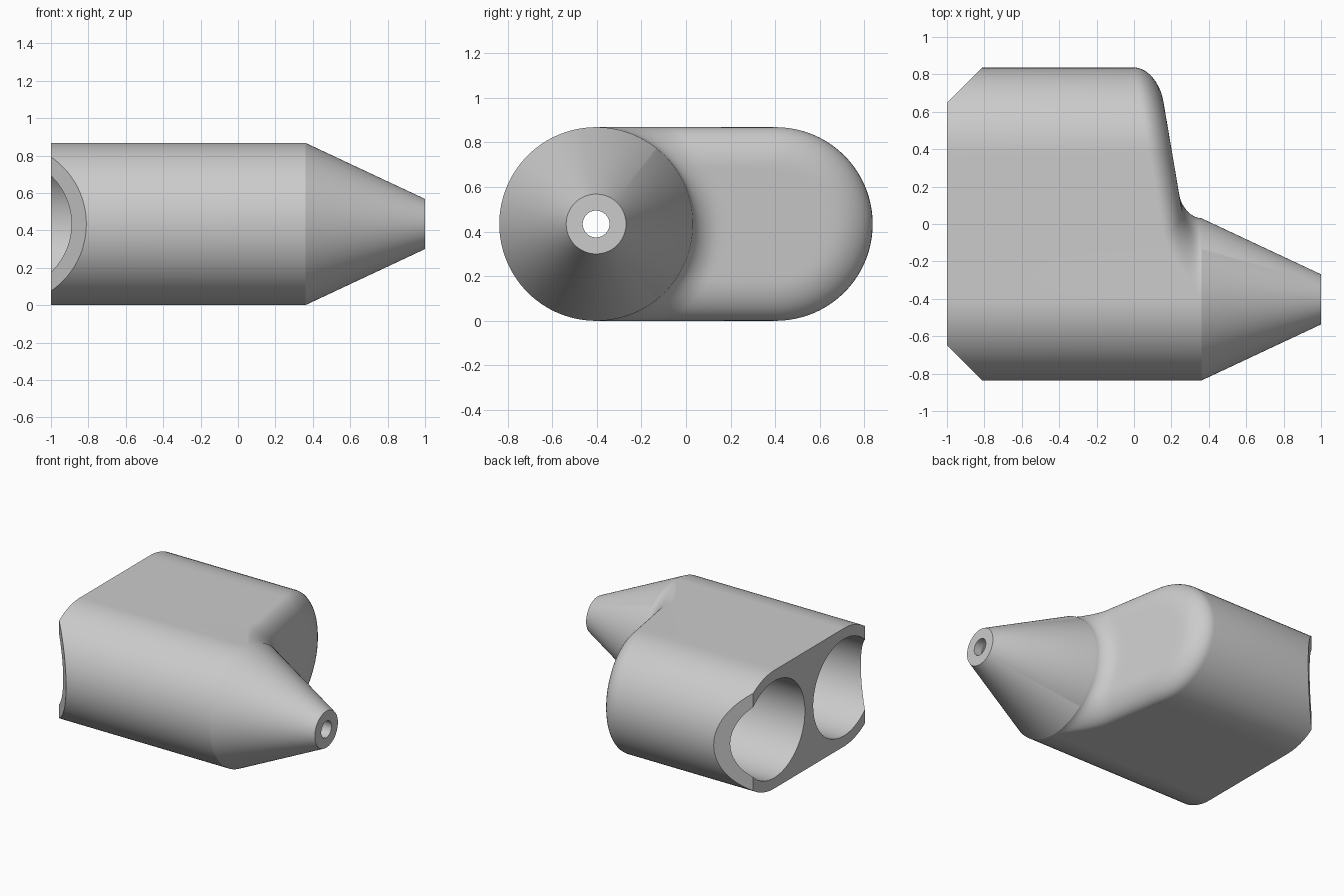
import bpy, bmesh, math
from mathutils import Vector

cube = bpy.data.objects.get("Cube")
if cube:
    bpy.data.objects.remove(cube, do_unlink=True)

RAD, HALF, BORE = 0.434, 0.403, 0.355      # tube radius, axis offset, bore radius
TIP, HOLE, SHOULDER = 0.134, 0.06, 0.36    # nozzle tip, outlet hole, cone start
SEGMENTS, RINGS = 256, 30

grey = bpy.data.materials.new("plain grey")
grey.use_nodes = True
grey.diffuse_color = (0.6, 0.6, 0.6, 1)
grey.node_tree.nodes["Principled BSDF"].inputs["Base Color"].default_value = (0.6, 0.6, 0.6, 1)


def make_object(name, bm):
    bmesh.ops.recalc_face_normals(bm, faces=bm.faces)
    mesh = bpy.data.meshes.new(name)
    bm.to_mesh(mesh)
    bm.free()
    obj = bpy.data.objects.new(name, mesh)
    bpy.context.collection.objects.link(obj)
    mesh.materials.append(grey)
    return obj


def skin(bm, rings):
    """Join closed rings of points with quads and cap both ends."""
    loops = [[bm.verts.new(p) for p in ring] for ring in rings]
    for a, b in zip(loops, loops[1:]):
        for i in range(len(a)):
            j = (i + 1) % len(a)
            bm.faces.new((a[i], a[j], b[j], b[i]))
    bm.faces.new(loops[0])
    bm.faces.new(loops[-1])


def circle(x, radius, y, count=128):
    angles = [2 * math.pi * i / count for i in range(count)]
    return [(x, y + radius * math.cos(a), RAD + radius * math.sin(a)) for a in angles]


def border(a):
    """Distance from the nozzle axis to the body outline."""
    c, s = math.cos(a), abs(math.sin(a))
    if c <= 1e-6:
        return RAD
    if math.atan2(s, c) > math.atan2(RAD, 2 * HALF):
        return RAD / s
    return 2 * HALF * c + math.sqrt(max(0, RAD ** 2 - (2 * HALF * s) ** 2))


def shoulder_point(a, t):
    """Sloping end wall, rounded at its rim and filleted into the cone base."""
    r = RAD + (border(a) - RAD) * t
    y, z = r * math.cos(a) - HALF, r * math.sin(a)
    inset = RAD - math.hypot(y - max(-HALF, min(HALF, y)), z)
    rim = 1 - min(1, max(0, inset) / 0.18)
    wall = 0.2 - 0.17 * (y - HALF) - 0.125 * (1 - math.sqrt(1 - rim * rim))
    away = 1 - min(1, (r - RAD) / 0.12)
    fillet = 1 - math.sqrt(1 - away * away)
    return (wall + (SHOULDER - wall) * fillet, y, z + RAD)


# Body: nozzle cone, shoulder wall and twin-tube hull as one skin
angles = [2 * math.pi * i / SEGMENTS for i in range(SEGMENTS)]
rings = [circle(1, TIP, -HALF, SEGMENTS)]
for k in range(RINGS + 1):
    t = (1 - math.cos(math.pi * k / RINGS)) / 2
    rings.append([shoulder_point(a, t) for a in angles])
rings.append([(-1, p[1], p[2]) for p in rings[-1]])
bm = bmesh.new()
skin(bm, rings)
bmesh.ops.remove_doubles(bm, verts=bm.verts, dist=1e-5)

# Chamfered rear corners
for side in (1, -1):
    cut = bmesh.ops.bisect_plane(
        bm, geom=bm.verts[:] + bm.edges[:] + bm.faces[:], dist=1e-6,
        plane_co=Vector((-1, side * 0.648, RAD)),
        plane_no=Vector((-1, side, 0)), clear_outer=True)
    rim_edges = [e for e in cut["geom_cut"] if isinstance(e, bmesh.types.BMEdge)]
    bmesh.ops.holes_fill(bm, edges=[e for e in rim_edges if e.is_boundary], sides=0)
body = make_object("twin_tube_body", bm)

# Bores: one tapering out through the nozzle, one blind
bores = {
    "nozzle_bore": (-HALF, [(-1.2, BORE), (0.34, BORE), (0.94, HOLE), (1.1, HOLE)]),
    "blind_bore": (HALF, [(-1.2, BORE), (0, BORE)]),
}
cutters = []
for name, (y, profile) in bores.items():
    bm = bmesh.new()
    skin(bm, [circle(x, r, y) for x, r in profile])
    cutter = make_object(name, bm)
    cutter.hide_render = True
    cutters.append(cutter)
    mod = body.modifiers.new(name, "BOOLEAN")
    mod.operation, mod.object, mod.solver = "DIFFERENCE", cutter, "EXACT"

# Bake the cuts and drop the cutters
graph = bpy.context.evaluated_depsgraph_get()
baked = bpy.data.meshes.new_from_object(body.evaluated_get(graph))
body.modifiers.clear()
body.data = baked
for cutter in cutters:
    bpy.data.objects.remove(cutter, do_unlink=True)

# Smooth curved walls, crisp rims
bpy.ops.object.select_all(action="DESELECT")
body.select_set(True)
bpy.context.view_layer.objects.active = body
bpy.ops.object.shade_smooth_by_angle(angle=math.radians(22))
